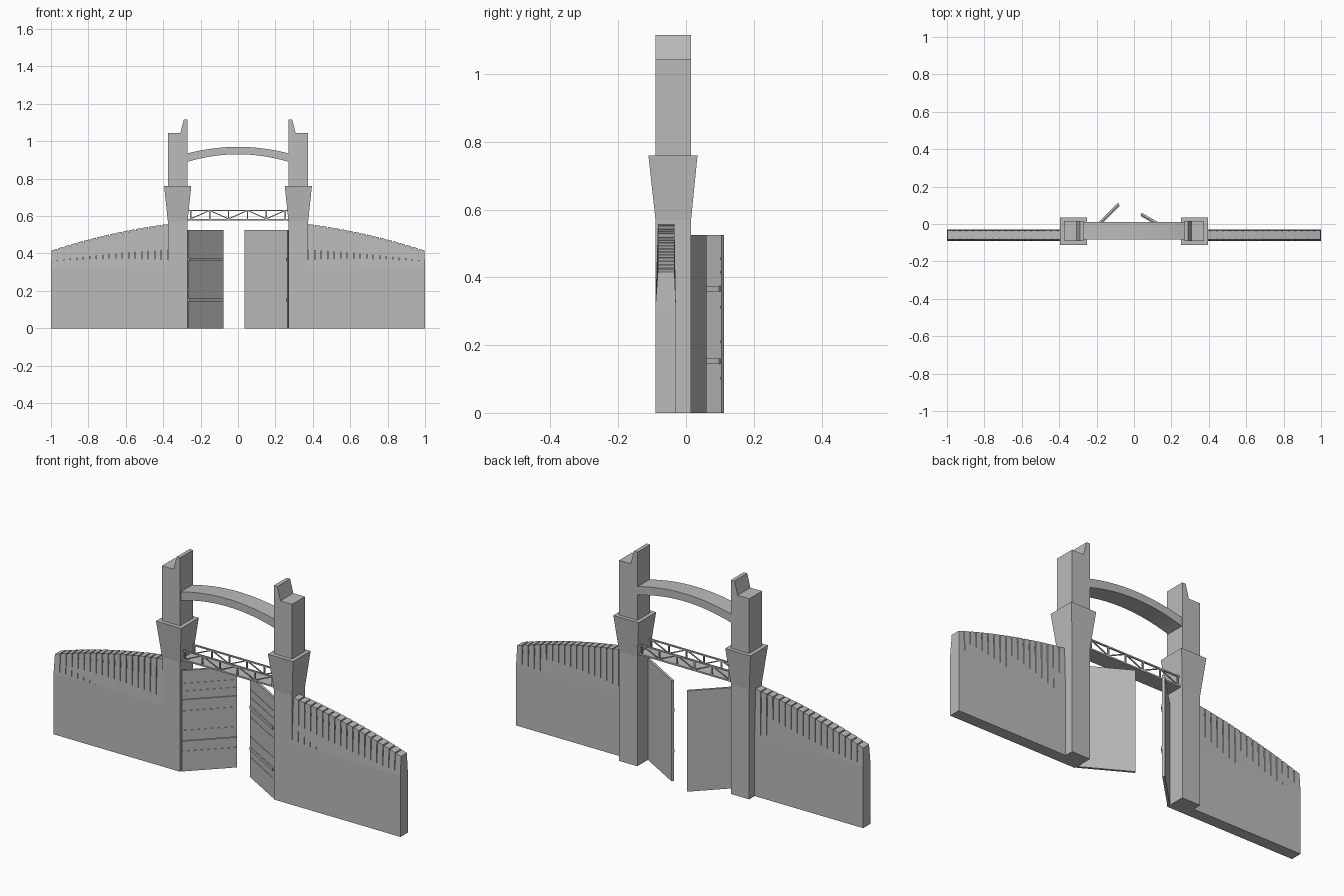
import bpy
import bmesh
from math import radians
from mathutils import Matrix, Vector

if "Cube" in bpy.data.objects:
    bpy.data.objects.remove(bpy.data.objects["Cube"], do_unlink=True)

GREY = (0.5, 0.5, 0.5, 1.0)
stone = bpy.data.materials.new("plain grey")
stone.use_nodes = True
stone.diffuse_color = GREY
stone.node_tree.nodes["Principled BSDF"].inputs["Base Color"].default_value = GREY


def finish(name, bm):
    bmesh.ops.recalc_face_normals(bm, faces=bm.faces)
    mesh = bpy.data.meshes.new(name)
    bm.to_mesh(mesh)
    bm.free()
    mesh.materials.append(stone)
    obj = bpy.data.objects.new(name, mesh)
    bpy.context.collection.objects.link(obj)
    return obj


def loft(bm, rings):
    """Closed solid through rings of equal point count."""
    loops = [[bm.verts.new(p) for p in ring] for ring in rings]
    n = len(loops[0])
    for a, b in zip(loops, loops[1:]):
        for i in range(n):
            j = (i + 1) % n
            bm.faces.new((a[i], a[j], b[j], b[i]))
    bm.faces.new(loops[0])
    bm.faces.new(loops[-1])


def prism(bm, profile, y0, y1):
    """Extrude an (x, z) profile along y."""
    loft(bm, [[(x, y, z) for x, z in profile] for y in (y0, y1)])


def box(bm, x0, x1, y0, y1, z0, z1):
    prism(bm, [(x0, z0), (x1, z0), (x1, z1), (x0, z1)], y0, y1)


def rect(x0, x1, y0, y1, z):
    return [(x0, y0, z), (x1, y0, z), (x1, y1, z), (x0, y1, z)]


def bar(bm, a, b, y, w):
    """Thin square bar between two (x, z) points."""
    d = Vector((b[0] - a[0], b[1] - a[1])).normalized() * (w / 2)
    n = Vector((-d.y, d.x))
    a, b = Vector(a), Vector(b)
    prism(bm, [a - n, b - n, b + n, a + n], y - w / 2, y + w / 2)


IN, OUT, FRONT, BACK = 0.27, 0.375, -0.09, 0.015
PLANKS = 18


def wall_top(x):
    u = (x - OUT) / (1 - OUT)
    return 0.557 - 0.08 * u - 0.062 * u * u


for side, s in (("left", 1), ("right", -1)):
    # Tower with a notched, pointed top
    bm = bmesh.new()
    outline = [(IN, 0), (OUT, 0), (OUT, 1.045), (0.308, 1.045), (0.29, 1.115), (IN, 1.115)]
    prism(bm, [(s * x, z) for x, z in outline], FRONT, BACK)
    finish(side + "_tower", bm)

    # Flared collar around the tower
    bm = bmesh.new()
    loft(bm, [rect(s * IN, s * OUT, FRONT, BACK, 0.57),
              rect(s * 0.25, s * 0.395, -0.111, 0.034, 0.76)])
    finish(side + "_collar", bm)

    # Wall of planks, grooved above the middle and curved along the top
    bm = bmesh.new()
    step = (1 - OUT) / PLANKS
    xs = [OUT + i * step for i in range(PLANKS + 1)]
    for a, b in zip(xs, xs[1:]):
        g = 0.003
        top = rect(s * (a + g), s * (b - g), -0.083, -0.034, 0)
        top = [(x, y, wall_top(abs(x))) for x, y, z in top]
        loft(bm, [rect(s * a, s * b, FRONT, -0.03, 0),
                  rect(s * a, s * b, FRONT, -0.03, 0.32), top])
    finish(side + "_plank_wall", bm)

    # Core that closes the bottoms of the grooves
    bm = bmesh.new()
    curve = [(s * x, wall_top(x) - 0.008) for x in xs[:-1] + [0.99]]
    prism(bm, [(s * 0.99, 0.01), (s * OUT, 0.01)] + curve, -0.079, -0.038)
    finish(side + "_wall_core", bm)

    # Open gate door: slab, thin ribs and hinge straps, hinged at the tower
    bm = bmesh.new()
    length = 0.265
    box(bm, 0, length, 0, 0.012, 0, 0.525)
    for z in (0.102, 0.21, 0.312, 0.415, 0.455):
        box(bm, 0.002, length - 0.002, -0.002, 0.001, z - 0.004, z + 0.004)
    for z in (0.152, 0.367):
        box(bm, 0.002, length - 0.004, -0.006, 0.001, z - 0.008, z + 0.008)
    angle = 30 if s > 0 else 45
    place = Matrix.Translation((s * 0.265, -0.083, 0))
    flip = Matrix.Diagonal((-s, 1, 1, 1))
    bm.transform(place @ flip @ Matrix.Rotation(radians(angle), 4, "Z"))
    finish(side + "_door", bm)

# Arched beam between the towers
bm = bmesh.new()
N = 16
xs = [IN * (2 * i / N - 1) for i in range(N + 1)]
upper = [(x, 0.97 - 0.035 * (x / IN) ** 2) for x in xs]
lower = [(x, 0.93 - 0.04 * (x / IN) ** 2) for x in xs]
prism(bm, upper + lower[::-1], -0.084, 0.012)
finish("arched_beam", bm)

# Footbridge deck
bm = bmesh.new()
box(bm, -IN, IN, -0.08, 0.005, 0.577, 0.585)
finish("bridge_deck", bm)

# Truss railings on both sides of the bridge
for name, y in (("front_railing", -0.076), ("back_railing", 0.001)):
    bm = bmesh.new()
    low, high = 0.585, 0.63
    bar(bm, (-IN, high), (IN, high), y, 0.007)
    posts = [-0.253 + 0.1012 * i for i in range(6)]
    for x in posts:
        bar(bm, (x, low), (x, high), y, 0.007)
    for i, (a, b) in enumerate(zip(posts, posts[1:])):
        za, zb = (low, high) if i % 2 == 0 else (high, low)
        bar(bm, (a, za), (b, zb), y, 0.005)
    finish(name, bm)
